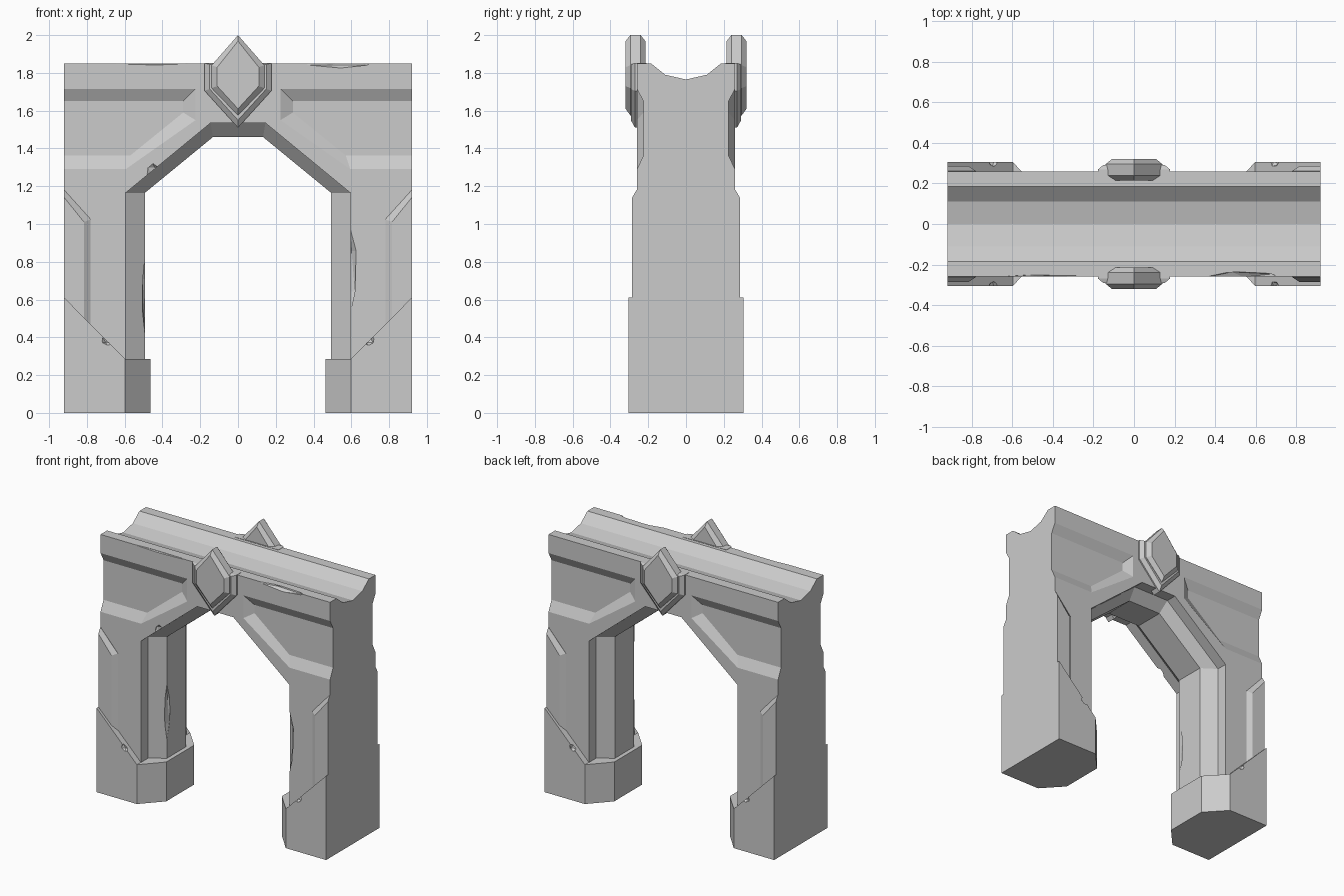
import bpy, bmesh
from mathutils import Vector

if "Cube" in bpy.data.objects:
    bpy.data.objects.remove(bpy.data.objects["Cube"])


def loft(name, rings):
    """Skin a list of equal-length closed rings and cap both ends."""
    bm = bmesh.new()
    vs = [[bm.verts.new(p) for p in r] for r in rings]
    n = len(vs[0])
    for a, b in zip(vs, vs[1:]):
        for i in range(n):
            j = (i + 1) % n
            bm.faces.new((a[i], a[j], b[j], b[i]))
    bm.faces.new(vs[0])
    bm.faces.new(vs[-1])
    bmesh.ops.recalc_face_normals(bm, faces=bm.faces)
    me = bpy.data.meshes.new(name)
    bm.to_mesh(me)
    bm.free()
    ob = bpy.data.objects.new(name, me)
    bpy.context.collection.objects.link(ob)
    return ob


def front_loft(name, layers, sx=1, sy=-1):
    """Loft (x, z) outlines placed at depths y, with optional mirroring."""
    return loft(name, [[(sx * x, sy * y, z) for x, z in pts] for y, pts in layers])


def carve(target, cutter):
    """Subtract the cutter and remove it."""
    m = target.modifiers.new("carve", 'BOOLEAN')
    m.operation, m.solver, m.object = 'DIFFERENCE', 'EXACT', cutter
    dg = bpy.context.evaluated_depsgraph_get()
    me = bpy.data.meshes.new_from_object(target.evaluated_get(dg))
    target.modifiers.clear()
    target.data = me
    bpy.data.objects.remove(cutter)


def chip(target, loc, size):
    """Knock a small faceted chip out of an edge."""
    bm = bmesh.new()
    bmesh.ops.create_icosphere(bm, subdivisions=1, radius=1)
    for v in bm.verts:
        v.co = Vector(loc) + Vector([c * s for c, s in zip(v.co, size)])
    me = bpy.data.meshes.new("chip")
    bm.to_mesh(me)
    bm.free()
    ob = bpy.data.objects.new("chip", me)
    bpy.context.collection.objects.link(ob)
    carve(target, ob)


def mirrored(half):
    """Close a right-half outline symmetrically, sharing points on x = 0."""
    return half + [(-x, z) for x, z in reversed(half) if x > 0]


# Wall block with the channel along its top
side = [(0.26, 0.03), (0.26, 1.85), (0.185, 1.85), (0.11, 1.79), (0, 1.765)]
profile = mirrored(side)
body = loft("arch_wall", [[(x, y, z) for y, z in profile] for x in (-0.92, 0.92)])

# Arched opening with set-back chamfers
wide = mirrored([(0.595, -0.1), (0.595, 1.165), (0.145, 1.535)])
tight = mirrored([(0.493, -0.1), (0.493, 1.165), (0.133, 1.46)])
carve(body, front_loft("opening", [(-0.4, wide), (-0.18, wide), (-0.11, tight),
                                   (0.11, tight), (0.18, wide), (0.4, wide)]))

# Sunken spandrel panels
rim = [(1.0, 1.29), (0.595, 1.29), (0.225, 1.55), (0.225, 1.715), (1.0, 1.715)]
floor = [(1.0, 1.363), (0.57, 1.363), (0.29, 1.59), (0.29, 1.65), (1.0, 1.65)]
for sx in (-1, 1):
    for sy in (-1, 1):
        carve(body, front_loft("recess", [(0.225, floor), (0.26, rim), (0.4, rim)], sx, sy))

# Wear on the wall edges
for loc, size in [((0.59, -0.26, 0.75), (0.04, 0.035, 0.24)),
                  ((-0.493, -0.11, 0.62), (0.015, 0.04, 0.2)),
                  ((-0.45, -0.26, 1.28), (0.035, 0.02, 0.04)),
                  ((0.54, -0.262, 1.855), (0.2, 0.03, 0.03)),
                  ((-0.45, -0.262, 1.853), (0.25, 0.012, 0.012))]:
    chip(body, loc, size)

# Leg bases
for sx, tag in ((-1, "left"), (1, "right")):
    base = loft("base_" + tag, [[(sx * x, -y, 0), (sx * x, y, 0), (sx * x, y, h), (sx * x, -y, h)]
                                for x, y, h in ((0.92, 0.305, 0.61), (0.597, 0.305, 0.285),
                                                (0.463, 0.16, 0.285))])
    for sy in (-1, 1):
        chip(base, (sx * 0.69, sy * 0.31, 0.385), (0.035, 0.03, 0.03))

# Raised strips on the outer edge of each leg
outer = [(0.92, 1.18), (0.78, 1.025), (0.78, 0.42), (0.92, 0.55)]
inner = [(0.92, 1.14), (0.815, 1.01), (0.815, 0.42), (0.92, 0.55)]
for sx, tag in ((-1, "left"), (1, "right")):
    for sy, face in ((-1, "front"), (1, "back")):
        front_loft(f"leg_strip_{face}_{tag}",
                   [(0.23, outer), (0.262, outer), (0.285, inner)], sx, sy)

# Keystone plates and faceted gems, front and back
plate = mirrored([(0.177, 1.852), (0.177, 1.705), (0, 1.51)])
plate_in = mirrored([(0.15, 1.845), (0.15, 1.715), (0, 1.55)])
gem = mirrored([(0, 2.0), (0.14, 1.84), (0.14, 1.72), (0, 1.575)])
gem_in = mirrored([(0, 1.968), (0.11, 1.83), (0.11, 1.73), (0, 1.61)])
for sy, face in ((-1, "front"), (1, "back")):
    front_loft("keystone_plate_" + face, [(0.21, plate), (0.27, plate), (0.292, plate_in)], 1, sy)
    front_loft("gem_" + face, [(0.215, gem_in), (0.24, gem), (0.295, gem), (0.32, gem_in)], 1, sy)
